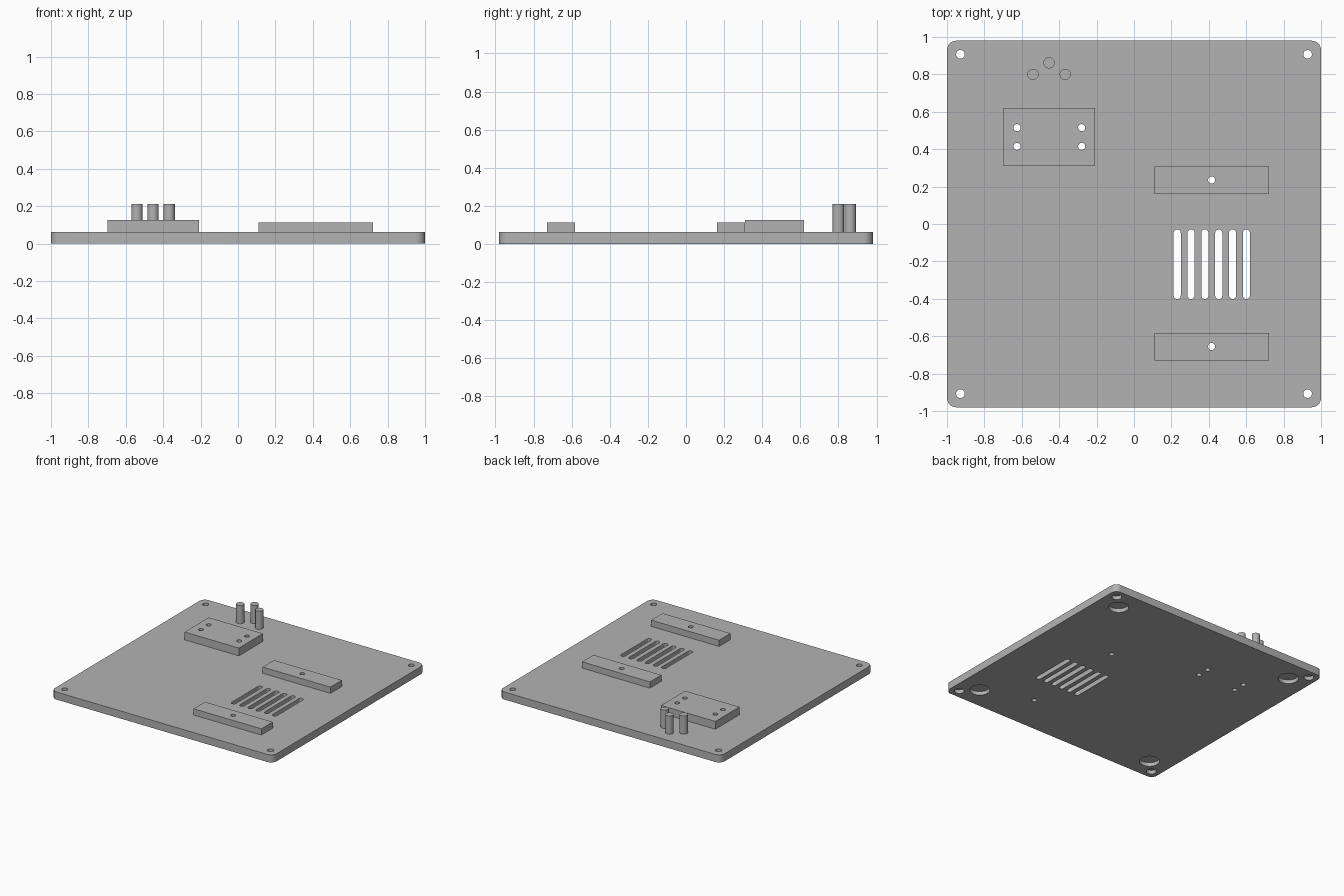
import bpy, bmesh
from math import cos, sin, pi

if "Cube" in bpy.data.objects:
    bpy.data.objects.remove(bpy.data.objects["Cube"])

GREY = 0.45
PLATE_TOP = 0.062

grey = bpy.data.materials.new("plain grey")
grey.use_nodes = True
grey.diffuse_color = (GREY, GREY, GREY, 1)
grey.node_tree.nodes["Principled BSDF"].inputs["Base Color"].default_value = (GREY, GREY, GREY, 1)


def rounded_rect(x, y, w, d, r, steps=8):
    """Outline of a rectangle with rounded corners; a circle if w = d = 2r."""
    pts = []
    for i, (sx, sy) in enumerate([(1, 1), (-1, 1), (-1, -1), (1, -1)]):
        for k in range(steps + 1):
            a = (i + k / steps) * pi / 2
            p = (x + sx * (w / 2 - r) + r * cos(a), y + sy * (d / 2 - r) + r * sin(a))
            if not pts or abs(p[0] - pts[-1][0]) + abs(p[1] - pts[-1][1]) > 1e-5:
                pts.append(p)
    if abs(pts[0][0] - pts[-1][0]) + abs(pts[0][1] - pts[-1][1]) < 1e-5:
        pts.pop()
    return pts


def circle(x, y, r):
    return rounded_rect(x, y, 2 * r, 2 * r, r)


def rect(x, y, w, d):
    return [(x + sx * w / 2, y + sy * d / 2) for sx, sy in [(1, 1), (-1, 1), (-1, -1), (1, -1)]]


def solid(name, prisms):
    """One object made of extruded outlines, each (outline, bottom, top)."""
    bm = bmesh.new()
    for outline, z0, z1 in prisms:
        face = bm.faces.new([bm.verts.new((x, y, z0)) for x, y in outline])
        out = bmesh.ops.extrude_face_region(bm, geom=[face])
        for v in out["geom"]:
            if isinstance(v, bmesh.types.BMVert):
                v.co.z = z1
    bmesh.ops.recalc_face_normals(bm, faces=bm.faces)
    mesh = bpy.data.meshes.new(name)
    bm.to_mesh(mesh)
    bm.free()
    mesh.materials.append(grey)
    ob = bpy.data.objects.new(name, mesh)
    bpy.context.collection.objects.link(ob)
    return ob


def cut(ob, prisms):
    """Subtract the prisms and drop the cutter."""
    cutter = solid("cutter", prisms)
    cutter.hide_render = True
    mod = ob.modifiers.new("cut", "BOOLEAN")
    mod.operation, mod.solver, mod.object = "DIFFERENCE", "EXACT", cutter
    bpy.context.view_layer.objects.active = ob
    bpy.ops.object.modifier_apply(modifier=mod.name)
    bpy.data.objects.remove(cutter)


def smooth(ob):
    bpy.ops.object.select_all(action="DESELECT")
    ob.select_set(True)
    bpy.context.view_layer.objects.active = ob
    bpy.ops.object.shade_smooth_by_angle(angle=pi / 6)


corners = [(sx, sy) for sx in (-1, 1) for sy in (-1, 1)]
block_holes = [(x, y) for x in (-0.625, -0.28) for y in (0.415, 0.515)]
bar_ys = {"rear_bar": 0.235, "front_bar": -0.655}
small_holes = block_holes + [(0.415, y) for y in bar_ys.values()]

# Base plate with through holes and vent slots
plate = solid("base_plate", [(rounded_rect(0, 0, 2, 1.96, 0.05), 0, PLATE_TOP)])
through = [circle(0.928 * sx, 0.907 * sy, 0.023) for sx, sy in corners]
through += [circle(x, y, 0.019) for x, y in small_holes]
through += [rounded_rect(0.231 + 0.074 * i, -0.215, 0.038, 0.372, 0.019) for i in range(6)]
cut(plate, [(o, -0.1, 0.2) for o in through])

# Foot pockets and screw head recesses on the underside
recesses = [circle(0.82 * sx, 0.80 * sy, 0.075) for sx, sy in corners]
recesses += [circle(0.928 * sx, 0.907 * sy, 0.037) for sx, sy in corners]
cut(plate, [(o, -0.1, 0.031) for o in recesses])
smooth(plate)

# Mounting block with four holes
block = solid("mounting_block", [(rect(-0.454, 0.465, 0.49, 0.31), PLATE_TOP, 0.126)])
cut(block, [(circle(x, y, 0.019), 0, 0.2) for x, y in block_holes])
smooth(block)

# Support bars on either side of the vent
for name, y in bar_ys.items():
    bar = solid(name, [(rect(0.415, y, 0.612, 0.147), PLATE_TOP, 0.113)])
    cut(bar, [(circle(0.415, y, 0.019), 0, 0.2)])
    smooth(bar)

# Three round posts
for name, x, y in [("left_post", -0.368, 0.80), ("middle_post", -0.454, 0.862), ("right_post", -0.54, 0.80)]:
    smooth(solid(name, [(circle(x, y, 0.03), PLATE_TOP, 0.211)]))
